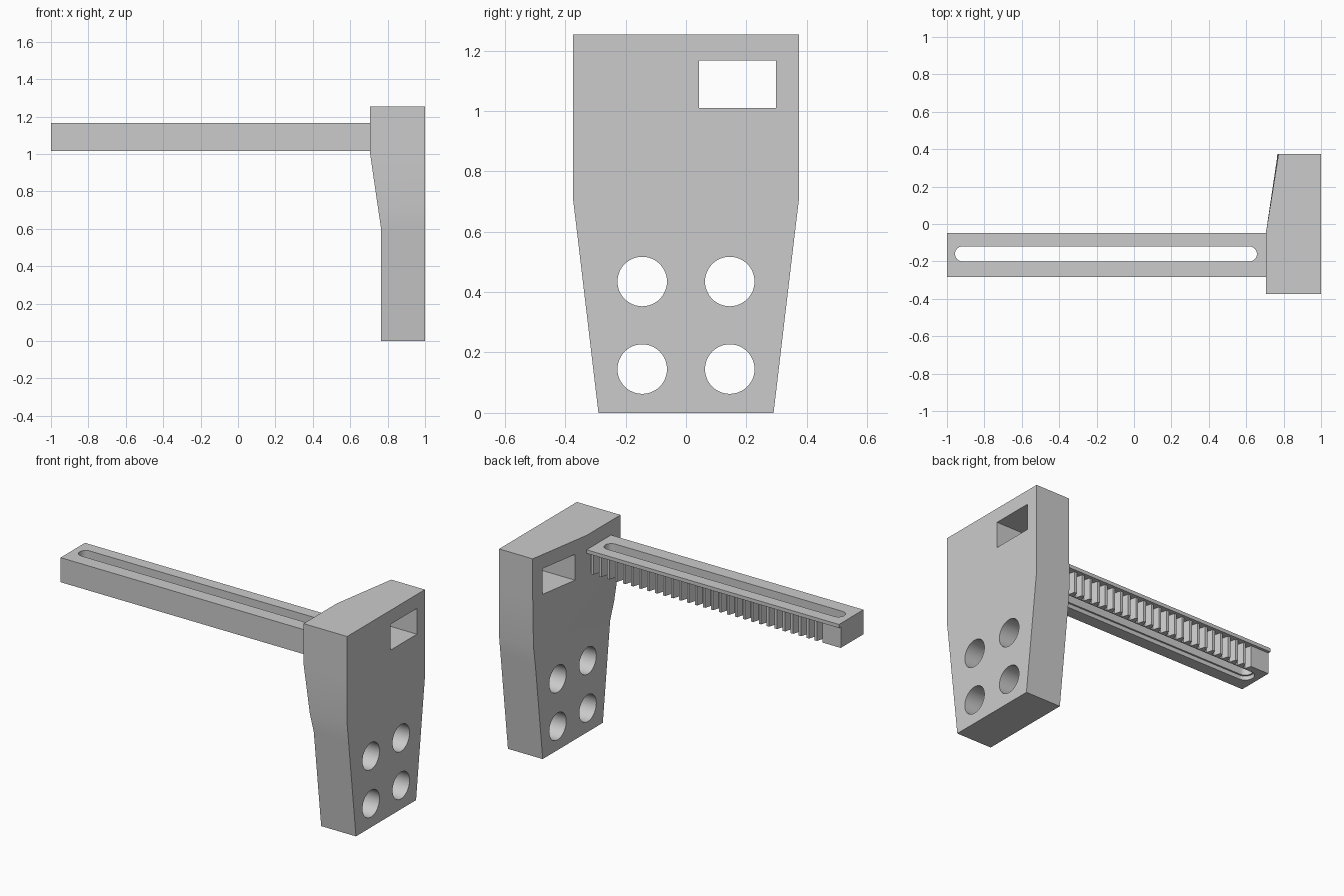
import bpy, bmesh, math

if "Cube" in bpy.data.objects:
    bpy.data.objects.remove(bpy.data.objects["Cube"])

grey = bpy.data.materials.new("plain grey")
grey.diffuse_color = (0.6, 0.6, 0.6, 1)
grey.use_nodes = True
grey.node_tree.nodes["Principled BSDF"].inputs["Base Color"].default_value = grey.diffuse_color


def make(name, bm):
    bmesh.ops.recalc_face_normals(bm, faces=bm.faces)
    me = bpy.data.meshes.new(name)
    bm.to_mesh(me)
    bm.free()
    me.materials.append(grey)
    ob = bpy.data.objects.new(name, me)
    bpy.context.collection.objects.link(ob)
    return ob


def loft(name, rings):
    """Closed solid through rings of points with equal counts."""
    bm = bmesh.new()
    vs = [[bm.verts.new(p) for p in r] for r in rings]
    n = len(vs[0])
    for a, b in zip(vs, vs[1:]):
        for i in range(n):
            j = (i + 1) % n
            bm.faces.new((a[i], a[j], b[j], b[i]))
    bm.faces.new(vs[0][::-1])
    bm.faces.new(vs[-1])
    return make(name, bm)


def prism_z(name, pts, z0, z1):
    return loft(name, [[(x, y, z) for x, y in pts] for z in (z0, z1)])


def prism_x(name, pts, x0, x1):
    return loft(name, [[(x, y, z) for y, z in pts] for x in (x0, x1)])


def rect(x0, x1, y0, y1):
    return [(x0, y0), (x1, y0), (x1, y1), (x0, y1)]


def arc(cx, cy, r, a0, a1, n):
    return [(cx + r * math.cos(a0 + (a1 - a0) * i / n),
             cy + r * math.sin(a0 + (a1 - a0) * i / n)) for i in range(n)]


def stadium(x0, x1, y, r):
    h = math.pi / 2
    return arc(x1 - r, y, r, -h, h, 16) + [(x1 - r, y + r)] + \
        arc(x0 + r, y, r, h, 3 * h, 16) + [(x0 + r, y - r)]


def combine(ob, tool, op):
    """Apply a boolean and remove its tool."""
    m = ob.modifiers.new(op, 'BOOLEAN')
    m.operation, m.solver, m.object = op, 'EXACT', tool
    dg = bpy.context.evaluated_depsgraph_get()
    me = bpy.data.meshes.new_from_object(ob.evaluated_get(dg))
    ob.modifiers.clear()
    ob.data = me
    bpy.data.objects.remove(tool)


# Jaw: tapered plate, thicker where the arm joins
sections = [(0, .29, .765, .765), (.6, .361, .765, .765), (.715, .375, .748, .768),
            (1.01, .375, .705, .773), (1.253, .375, .705, .773)]
jaw = loft("jaw", [[(1, -w, z), (1, w, z), (xb, w, z), (xm, -.05, z), (xm, -w, z)]
                   for z, w, xm, xb in sections])

# Four round holes
for y in (-.145, .145):
    for z in (.145, .435):
        combine(jaw, prism_x("hole_cutter", arc(y, z, .082, 0, 2 * math.pi, 48), .5, 1.2),
                'DIFFERENCE')

# Rectangular window for the mating arm
combine(jaw, prism_x("window_cutter", rect(.043, .298, 1.01, 1.167), .5, 1.2), 'DIFFERENCE')

# Arm: toothed rack outline
root, tip, pitch = -.103, -.065, .054
outline = [(-1, -.284), (.71, -.284), (.71, root)]
for i in range(30):
    c = .68 - i * pitch
    outline += [(c + .019, root), (c + .008, tip), (c - .008, tip)]
    if i < 29:
        outline.append((c - .019, root))
outline.append((-1, tip))
arm = prism_z("rack_arm", outline, 1.015, 1.165)

# Lip covering the top of the teeth
combine(arm, prism_z("lip", rect(-1, .71, -.115, -.048), 1.143, 1.165), 'UNION')

# Long slot, with a shallow wider recess underneath
combine(arm, prism_z("slot_cutter", stadium(-.957, .657, -.16, .04), .9, 1.3), 'DIFFERENCE')
combine(arm, prism_z("recess_cutter", stadium(-.967, .667, -.16, .05), .9, 1.04), 'DIFFERENCE')

# Smooth holes and shallow bends, keep real edges crisp
for ob in (jaw, arm):
    bpy.ops.object.select_all(action='DESELECT')
    ob.select_set(True)
    bpy.context.view_layer.objects.active = ob
    bpy.ops.object.shade_smooth_by_angle(angle=math.radians(30))
